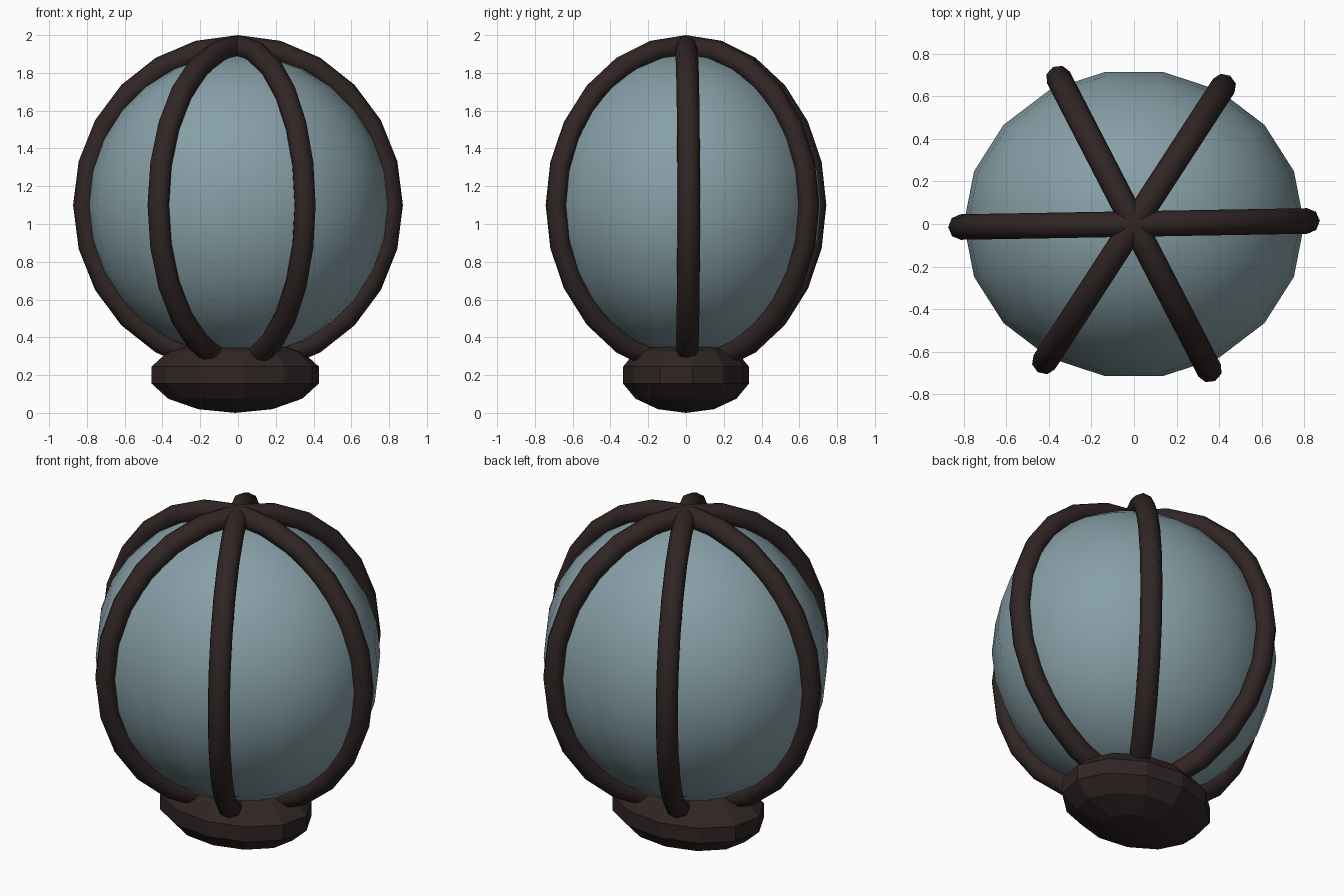
import bpy
from math import radians
from mathutils import Matrix

cube = bpy.data.objects.get("Cube")
if cube:
    bpy.data.objects.remove(cube, do_unlink=True)


def make_material(name, rgb):
    mat = bpy.data.materials.new(name)
    mat.use_nodes = True
    color = (*rgb, 1)
    mat.diffuse_color = color
    mat.node_tree.nodes["Principled BSDF"].inputs["Base Color"].default_value = color
    return mat


def ellipsoid(name, mat, segments, rings, turn, radii, center, smooth):
    """Sphere turned about z first, then stretched, so the outline keeps its corners."""
    bpy.ops.mesh.primitive_uv_sphere_add(segments=segments, ring_count=rings, radius=1)
    obj = bpy.context.object
    obj.name = name
    obj.data.transform(Matrix.Diagonal((*radii, 1)) @ Matrix.Rotation(radians(turn), 4, "Z"))
    obj.location = center
    obj.data.materials.append(mat)
    if smooth:
        bpy.ops.object.shade_smooth()
    return obj


glass = make_material("blue grey glass", (0.24, 0.35, 0.385))
iron = make_material("dark brown iron", (0.03, 0.0185, 0.018))

# Globe and faceted foot
ellipsoid("globe", glass, 18, 14, 10, (0.80, 0.725, 0.80), (0, 0, 1.1), True)
ellipsoid("foot", iron, 12, 7, 6, (0.457, 0.344, 0.2), (-0.015, 0, 0.2), False)

# Three upright hoops crossing at the pole, forming six ribs
HEIGHT = 0.84
for i, (angle, reach) in enumerate([(1, 0.815), (57, 0.775), (117.3, 0.775)]):
    bpy.ops.mesh.primitive_torus_add(
        major_segments=24, minor_segments=8, major_radius=HEIGHT, minor_radius=0.06)
    hoop = bpy.context.object
    hoop.name = f"rib_hoop_{i + 1}"
    hoop.location = (0, 0, 1.1)
    hoop.rotation_euler = (radians(90), 0, radians(angle))
    hoop.scale = (reach / HEIGHT, 1, 1)
    hoop.data.materials.append(iron)
    bpy.ops.object.shade_smooth()
